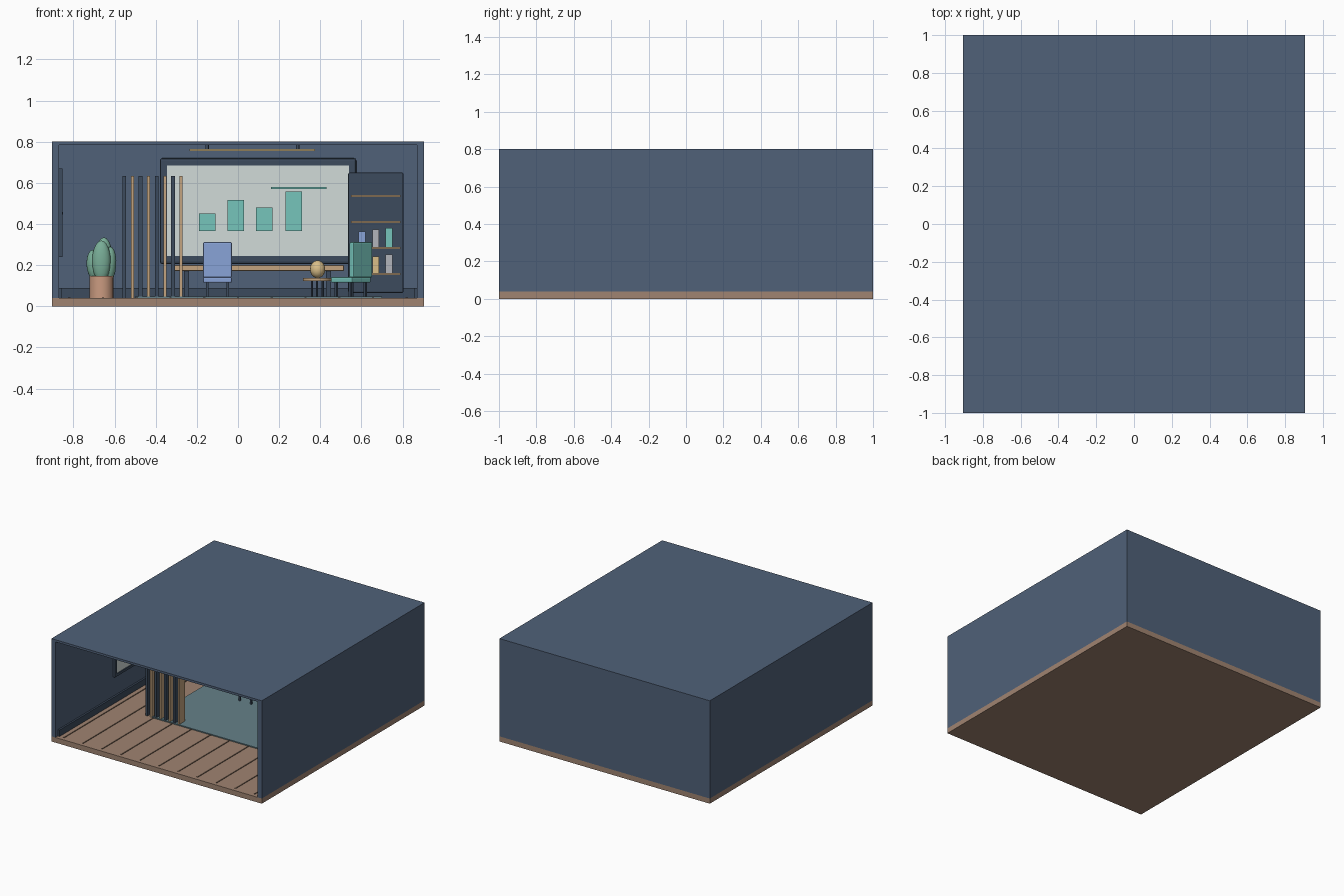
import bpy
from math import radians, sin, cos, pi
from mathutils import Matrix, Vector

if "Cube" in bpy.data.objects:
    bpy.data.objects.remove(bpy.data.objects["Cube"])

mats = {}
COLORS = {
    "navy": (0.08, 0.12, 0.19), "dark": (0.045, 0.07, 0.11), "floor": (0.35, 0.23, 0.165),
    "seam": (0.13, 0.085, 0.06), "wood": (0.55, 0.37, 0.21), "rug": (0.13, 0.22, 0.25),
    "glass": (0.64, 0.71, 0.69), "teal": (0.18, 0.56, 0.5), "blue": (0.25, 0.37, 0.68),
    "grey": (0.45, 0.46, 0.5), "tan": (0.7, 0.52, 0.25), "clay": (0.6, 0.33, 0.22),
    "leaf": (0.19, 0.42, 0.31),
}


def paint(ob, color):
    if color not in mats:
        mats[color] = bpy.data.materials.new(color)
        mats[color].diffuse_color = (*COLORS[color], 1)
    ob.data.materials.append(mats[color])
    return ob


def box(name, x, y, z, color, bevel=0):
    """Box from (min, max) pairs."""
    bpy.ops.mesh.primitive_cube_add(size=1)
    ob = bpy.context.object
    ob.name = name
    c = Vector([(a + b) / 2 for a, b in (x, y, z)])
    s = [b - a for a, b in (x, y, z)]
    ob.data.transform(Matrix.Diagonal((*s, 1)))
    ob.location = c
    if bevel:
        m = ob.modifiers.new("bevel", "BEVEL")
        m.width, m.segments = bevel, 2
    return paint(ob, color)


def cylinder(name, r, x, y, z, color, sides=24):
    bpy.ops.mesh.primitive_cylinder_add(vertices=sides, radius=r, depth=z[1] - z[0],
                                        location=(x, y, sum(z) / 2))
    ob = bpy.context.object
    ob.name = name
    bpy.ops.object.shade_smooth_by_angle()
    return paint(ob, color)


def ellipsoid(name, loc, size, color, tilt=(0, 0, 0)):
    bpy.ops.mesh.primitive_uv_sphere_add(segments=16, ring_count=10, location=loc, rotation=tilt)
    ob = bpy.context.object
    ob.name = name
    ob.data.transform(Matrix.Diagonal((*size, 1)))
    bpy.ops.object.shade_smooth()
    return paint(ob, color)


# room shell, open at the front
X, T = 0.905, 0.035
box("floor_slab", (-X, X), (-1, 1), (0, 0.04), "floor")
box("back_wall", (-X, X), (1 - T, 1), (0.04, 0.8), "navy")
box("ceiling", (-X, X), (-1, 1), (0.783, 0.8), "navy")
for s, side in ((-1, "left"), (1, "right")):
    a, b = sorted((s * X, s * (X - T)))
    box(side + "_wall", (a, b), (-1, 1 - T), (0.04, 0.783), "navy")
    a, b = sorted((s * (X - T), s * (X - T - 0.014)))
    box(side + "_baseboard", (a, b), (-0.97, 1 - T), (0.04, 0.09), "dark")
box("back_baseboard", (-0.87, 0.87), (0.95, 1 - T), (0.04, 0.09), "dark")

# floorboard seams
for i in range(-5, 6):
    box("floor_seam", (i * 0.164 - 0.005, i * 0.164 + 0.005), (-0.97, 0.95), (0.039, 0.043), "seam")

# rug
box("rug", (-0.5, 0.7), (-0.34, 0.8), (0.04, 0.048), "rug")

# slatted divider
for i in range(8):
    x = -0.553 + i * 0.0395
    w = 0.007 if i % 2 else 0.009
    box("divider_slat", (x - w, x + w), (-0.335, -0.265), (0.04, 0.633), "wood" if i % 2 else "dark")

# wall screen with bar chart
box("screen_frame", (-0.38, 0.575), (0.925, 0.966), (0.205, 0.72), "dark", 0.012)
box("screen_panel", (-0.345, 0.54), (0.918, 0.93), (0.245, 0.685), "glass")
for x, top in ((-0.19, 0.452), (-0.05, 0.517), (0.087, 0.48), (0.23, 0.558)):
    box("chart_bar", (x, x + 0.08), (0.91, 0.92), (0.367, top), "teal")
box("chart_line", (0.16, 0.43), (0.91, 0.92), (0.571, 0.58), "teal")

# left window with crossbars
y0, y1 = -0.28, 0.36
ym = (y0 + y1) / 2
box("window_glass", (-0.872, -0.861), (y0, y1), (0.245, 0.665), "glass")
for y in (y0, y1):
    box("window_side", (-0.872, -0.854), (y - 0.012, y + 0.012), (0.24, 0.67), "dark")
for z in (0.25, 0.66):
    box("window_rail", (-0.872, -0.854), (y0, y1), (z - 0.01, z + 0.01), "dark")
box("window_crossbar", (-0.872, -0.85), (y0, y1), (0.447, 0.459), "dark")
box("window_mullion", (-0.872, -0.854), (ym - 0.006, ym + 0.006), (0.24, 0.67), "dark")

# bookcase
box("bookcase_back", (0.535, 0.805), (0.85, 0.91), (0.065, 0.65), "dark", 0.008)
for z in (0.157, 0.283, 0.41, 0.537):
    box("bookcase_shelf", (0.55, 0.79), (0.77, 0.86), (z - 0.005, z + 0.005), "wood")
for x, z, h, c in ((0.586, 0.288, 0.075, "blue"), (0.653, 0.288, 0.085, "grey"), (0.718, 0.288, 0.092, "teal"),
                   (0.586, 0.162, 0.07, "teal"), (0.653, 0.162, 0.08, "tan"), (0.718, 0.162, 0.09, "grey")):
    box("book", (x, x + 0.033), (0.785, 0.85), (z, z + h), c)

# desk
box("desk_top", (-0.31, 0.515), (0.45, 0.72), (0.172, 0.2), "wood", 0.005)
for x in (-0.25, 0.44):
    for y in (0.48, 0.69):
        box("desk_leg", (x - 0.012, x + 0.012), (y - 0.012, y + 0.012), (0.045, 0.173), "dark")


# chairs: built facing +y, then turned
def chair(name, x, y, angle, color):
    parts = [box(name + "_seat", (-0.07, 0.07), (-0.07, 0.07), (0.115, 0.142), color, 0.006),
             box(name + "_back", (-0.07, 0.07), (-0.08, -0.053), (0.14, 0.312), color, 0.006)]
    for i in (-1, 1):
        for j in (-1, 1):
            parts.append(box(name + "_leg", (i * 0.05 - 0.006, i * 0.05 + 0.006),
                             (j * 0.05 - 0.006, j * 0.05 + 0.006), (0.046, 0.117), "dark"))
    turn = Matrix.Translation((x, y, 0)) @ Matrix.Rotation(radians(angle), 4, "Z")
    for p in parts:
        p.matrix_world = turn @ Matrix.Translation(p.location)


chair("desk_chair", -0.1, 0.285, 0, "blue")
chair("guest_chair", 0.548, 0.3, 48, "teal")

# side table and globe
cylinder("side_table_top", 0.07, 0.385, 0.22, (0.122, 0.138), "wood")
for k in range(3):
    a = k * 2 * pi / 3 + 0.5
    cylinder("side_table_leg", 0.006, 0.385 + 0.03 * cos(a), 0.22 + 0.03 * sin(a), (0.046, 0.124), "dark", 10)
ellipsoid("table_globe", (0.387, 0.22, 0.18), (0.037, 0.037, 0.043), "tan")

# potted plant
px, py = -0.664, 0.72
cylinder("plant_pot", 0.058, px, py, (0.04, 0.147), "clay")
ellipsoid("plant_leaf_front", (px, py - 0.03, 0.22), (0.045, 0.03, 0.1), "leaf")
ellipsoid("plant_leaf_rear", (px + 0.012, py + 0.035, 0.235), (0.042, 0.03, 0.1), "leaf")
for s in (-1, 1):
    ellipsoid("plant_leaf_side", (px + s * 0.036, py, 0.2), (0.036, 0.035, 0.09 if s > 0 else 0.075),
              "leaf", (0, s * 0.08, 0))

# ceiling light
box("ceiling_light_bar", (-0.235, 0.375), (0.17, 0.23), (0.755, 0.764), "tan")
for x in (-0.15, 0.29):
    cylinder("ceiling_light_mount", 0.008, x, 0.2, (0.762, 0.785), "dark", 12)

for m in bpy.data.materials:
    if m.users and not m.is_grease_pencil:
        m.use_nodes = True
        m.node_tree.nodes["Principled BSDF"].inputs["Base Color"].default_value = m.diffuse_color
